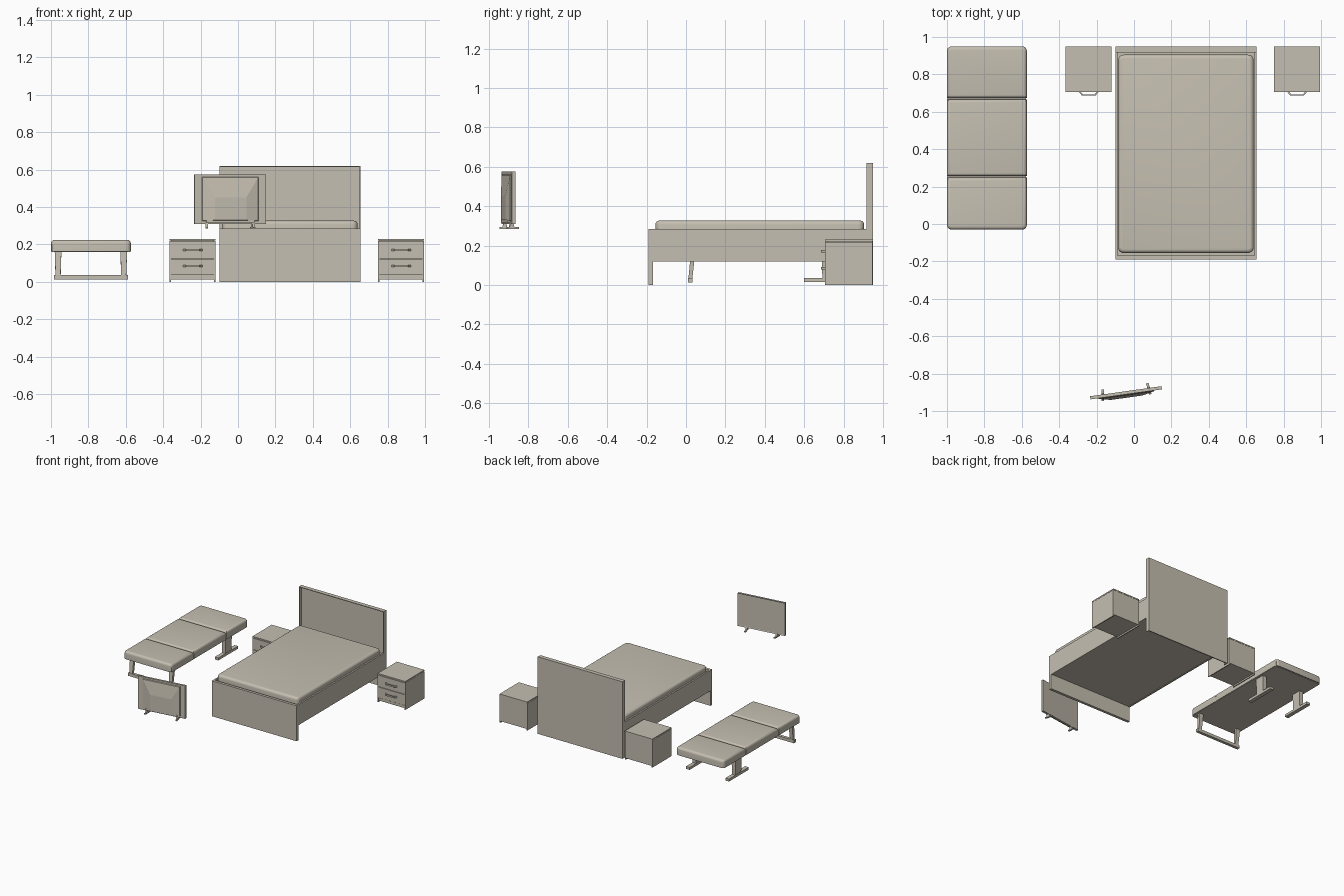
import bpy, bmesh, math
from mathutils import Matrix, Vector

if "Cube" in bpy.data.objects:
    bpy.data.objects.remove(bpy.data.objects["Cube"])

mat = bpy.data.materials.new("warm grey")
mat.diffuse_color = (0.56, 0.52, 0.44, 1)
mat.use_nodes = True
mat.node_tree.nodes["Principled BSDF"].inputs["Base Color"].default_value = mat.diffuse_color


def finish(name, bm, matrix=None):
    if matrix is not None:
        bm.transform(matrix)
    bmesh.ops.recalc_face_normals(bm, faces=bm.faces)
    me = bpy.data.meshes.new(name)
    bm.to_mesh(me)
    bm.free()
    me.materials.append(mat)
    ob = bpy.data.objects.new(name, me)
    bpy.context.collection.objects.link(ob)
    return ob


def add_box(bm, x0, x1, y0, y1, z0, z1):
    m = Matrix.Translation(((x0 + x1) / 2, (y0 + y1) / 2, (z0 + z1) / 2)) @ \
        Matrix.Diagonal((x1 - x0, y1 - y0, z1 - z0, 1))
    return bmesh.ops.create_cube(bm, size=1, matrix=m)["verts"]


def box(name, x0, x1, y0, y1, z0, z1, matrix=None):
    bm = bmesh.new()
    add_box(bm, x0, x1, y0, y1, z0, z1)
    return finish(name, bm, matrix)


def frustum(name, low, high, matrix=None):
    """Box between two centred sections (x, y, z, width, depth)."""
    bm = bmesh.new()
    rings = [[bm.verts.new((x + sx * w / 2, y + sy * d / 2, z))
              for sx, sy in ((-1, -1), (1, -1), (1, 1), (-1, 1))]
             for x, y, z, w, d in (low, high)]
    bm.faces.new(rings[0])
    bm.faces.new(rings[1])
    for i in range(4):
        j = (i + 1) % 4
        bm.faces.new((rings[0][i], rings[0][j], rings[1][j], rings[1][i]))
    return finish(name, bm, matrix)


def cushion(name, x0, x1, y0, y1, z0, z1, corner, edge, rounded):
    """Soft pad: rounded upright corners chosen by a rule, then a rounded top edge."""
    bm = bmesh.new()
    add_box(bm, x0, x1, y0, y1, z0, z1)
    up = [e for e in bm.edges
          if abs(e.verts[0].co.z - e.verts[1].co.z) > 0.01 and rounded(e.verts[0].co.y)]
    bmesh.ops.bevel(bm, geom=up, offset=corner, segments=5, profile=0.5, affect='EDGES')
    top = [e for e in bm.edges if all(v.co.z > z1 - 1e-5 for v in e.verts)]
    bmesh.ops.bevel(bm, geom=top, offset=edge, segments=4, profile=0.5, affect='EDGES')
    ob = finish(name, bm)
    bpy.context.view_layer.objects.active = ob
    ob.select_set(True)
    bpy.ops.object.shade_smooth_by_angle(angle=math.radians(40))
    ob.select_set(False)


# --- bed ---
BX0, BX1 = -0.10, 0.655
box("headboard_panel", BX0, BX1, 0.942, 0.95, 0, 0.62)
for side, x in (("left", BX0), ("right", BX1 - 0.005)):
    box(f"headboard_{side}_edge", x, x + 0.005, 0.917, 0.942, 0, 0.62)
box("headboard_top_edge", BX0 + 0.005, BX1 - 0.005, 0.917, 0.942, 0.615, 0.62)
box("footboard", BX0, BX1, -0.19, -0.168, 0, 0.285)
for side, x in (("left", BX0), ("right", BX1 - 0.012)):
    box(f"bed_{side}_rail", x, x + 0.012, -0.168, 0.942, 0.12, 0.285)
box("bed_base", BX0 + 0.012, BX1 - 0.012, -0.168, 0.942, 0.123, 0.265)
cushion("mattress", -0.085, 0.64, -0.155, 0.905, 0.265, 0.327, 0.03, 0.02, lambda y: True)

# --- nightstands ---
for side, cx in (("left", -0.242), ("right", 0.872)):
    x0, x1 = cx - 0.123, cx + 0.123
    box(f"{side}_nightstand_top", x0, x1, 0.705, 0.95, 0.220, 0.23)
    for k, x in enumerate((x0, x1 - 0.008)):
        box(f"{side}_nightstand_side_{k}", x, x + 0.008, 0.707, 0.948, 0, 0.2185)
    box(f"{side}_nightstand_body", x0 + 0.008, x1 - 0.008, 0.715, 0.948, 0.02, 0.22)
    box(f"{side}_nightstand_kick", x0 + 0.008, x1 - 0.008, 0.709, 0.948, 0.012, 0.034)
    for k, (z0, z1, hz) in enumerate(((0.037, 0.122, 0.085), (0.126, 0.217, 0.171))):
        box(f"{side}_drawer_{k}", x0 + 0.008, x1 - 0.008, 0.705, 0.72, z0, z1)
        # handle: bar with slanted ends
        bm = bmesh.new()
        outline = [(-0.052, 0.705), (-0.036, 0.686), (0.036, 0.686), (0.052, 0.705),
                   (0.041, 0.705), (0.032, 0.693), (-0.032, 0.693), (-0.041, 0.705)]
        f = bm.faces.new([bm.verts.new((cx + x, y, hz - 0.006)) for x, y in outline])
        ext = bmesh.ops.extrude_face_region(bm, geom=[f])["geom"]
        bmesh.ops.translate(bm, vec=(0, 0, 0.012),
                            verts=[v for v in ext if isinstance(v, bmesh.types.BMVert)])
        finish(f"{side}_drawer_handle_{k}", bm)

# --- padded treatment table ---
TX0, TX1 = -1.0, -0.573
for name, y0, y1, rule in (("front", -0.03, 0.248, lambda y: y < 0),
                           ("middle", 0.256, 0.666, lambda y: False),
                           ("back", 0.674, 0.95, lambda y: y > 0.9)):
    cushion(f"table_{name}_pad", TX0, TX1, y0, y1, 0.162, 0.224, 0.025, 0.018, rule)
box("table_base", TX0 + 0.004, TX1 - 0.004, -0.02, 0.94, 0.16, 0.20)
for side, x in (("left", -0.962), ("right", -0.611)):
    # leaning front post, then back post on a long foot
    frustum(f"table_{side}_front_post", (x, 0.022, 0.03, 0.026, 0.02),
            (x, 0.036, 0.165, 0.036, 0.022))
    frustum(f"table_{side}_back_post", (x, 0.73, 0.03, 0.028, 0.075),
            (x, 0.73, 0.165, 0.036, 0.08))
    box(f"table_{side}_back_foot", x - 0.016, x + 0.016, 0.60, 0.85, 0.014, 0.034)
box("table_front_foot_bar", -0.985, -0.588, 0.01, 0.034, 0.012, 0.036)

# --- television, screen towards the bed ---
M = Matrix.Translation((-0.043, -0.903, 0)) @ Matrix.Rotation(math.radians(8), 4, 'Z')
bm = bmesh.new()
add_box(bm, -0.193, 0.193, -0.008, 0.009, 0.31, 0.575)
bm.faces.ensure_lookup_table()
bm.normal_update()
screen = [f for f in bm.faces if f.normal.y > 0.9]
bmesh.ops.inset_region(bm, faces=screen, thickness=0.008, depth=-0.003)
finish("television_screen", bm, M)
# tapered rear housing: wide section at the slab, small flat section behind
bm = bmesh.new()
rings = []
for x, z0, z1, y in ((0.153, 0.325, 0.562, -0.007), (0.150, 0.327, 0.557, -0.012),
                     (0.085, 0.330, 0.452, -0.026)):
    rings.append([bm.verts.new((sx * x, y, z)) for sx, z in
                  ((-1, z0), (1, z0), (1, z1), (-1, z1))])
bm.faces.new(rings[0])
bm.faces.new(rings[-1])
for a, b in zip(rings, rings[1:]):
    for i in range(4):
        j = (i + 1) % 4
        bm.faces.new((a[i], a[j], b[j], b[i]))
finish("television_rear_housing", bm, M)
box("television_rear_ledge", -0.13, 0.13, -0.02, -0.005, 0.317, 0.33, M)
for side, s in (("left", -1), ("right", 1)):
    F = M @ Matrix.Translation((s * 0.125, 0, 0)) @ Matrix.Rotation(s * math.radians(8), 4, 'Z')
    box(f"television_{side}_foot", -0.007, 0.007, -0.026, 0.036, 0.285, 0.293, F)
    frustum(f"television_{side}_foot_neck", (0, 0, 0.29, 0.012, 0.028),
            (0, 0, 0.315, 0.012, 0.014), F)
